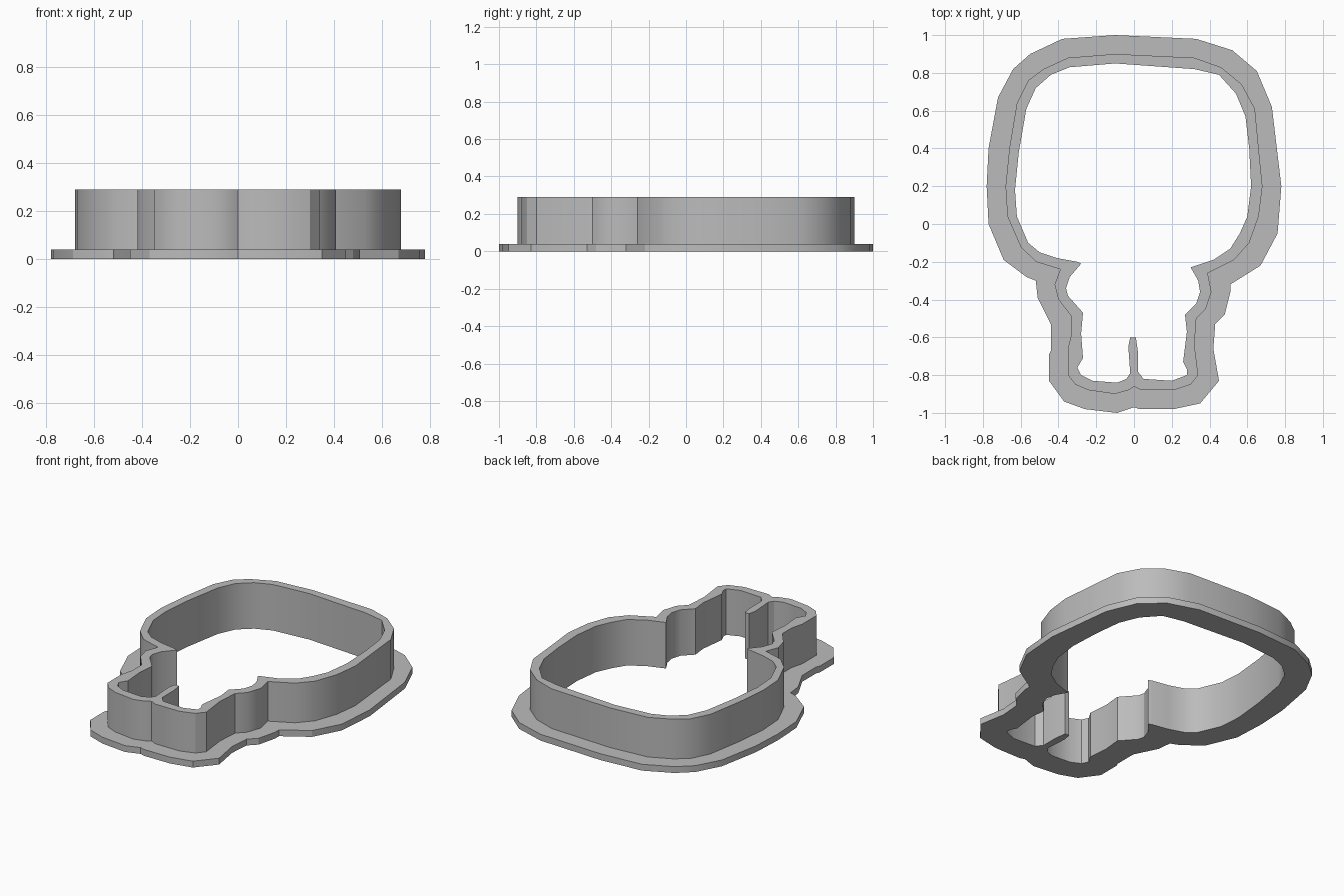
import bpy
import bmesh
from math import radians

default_cube = bpy.data.objects.get("Cube")
if default_cube:
    bpy.data.objects.remove(default_cube, do_unlink=True)

# Heights of the hand flange and of the cutting rim
FLANGE_HEIGHT = 0.04
RIM_HEIGHT = 0.29

# Outline of the flange, counter-clockwise from the top of the head
flange_outline = [
    (-.1, 1), (-.38, .98), (-.55, .9), (-.64, .82), (-.72, .67), (-.77, .4),
    (-.78, .2), (-.77, .0), (-.69, -.19), (-.57, -.28), (-.52, -.3),
    (-.51, -.39), (-.44, -.53), (-.44, -.67), (-.45, -.69), (-.45, -.83),
    (-.37, -.94), (-.26, -.98), (-.09, -1), (.0, -.97), (.03, -.98),
    (.21, -.98), (.35, -.95), (.45, -.83), (.42, -.66), (.43, -.53),
    (.48, -.48), (.51, -.36), (.51, -.32), (.67, -.22), (.76, -.05),
    (.78, .2), (.73, .62), (.65, .81), (.52, .92), (.33, .98),
]

# Outer face of the cutting wall
wall_outline = [
    (-.1, .9), (-.35, .88), (-.48, .82), (-.56, .76), (-.62, .64), (-.66, .4),
    (-.68, .2), (-.67, .04), (-.6, -.12), (-.52, -.2), (-.39, -.24),
    (-.42, -.32), (-.4, -.4), (-.33, -.49), (-.33, -.58), (-.35, -.66),
    (-.35, -.8), (-.31, -.85), (-.24, -.88), (-.1, -.9), (-.03, -.88),
    (.0, -.86), (.04, -.88), (.21, -.88), (.3, -.85), (.34, -.8),
    (.32, -.64), (.33, -.5), (.38, -.45), (.41, -.36), (.39, -.26),
    (.53, -.19), (.61, -.1), (.66, .04), (.68, .2), (.66, .4), (.64, .61),
    (.57, .74), (.46, .83), (.32, .88),
]

# Inner face, with neck spurs and the short divider at the bottom
inner_outline = [
    (-.1, .85), (-.34, .83), (-.44, .79), (-.52, .72), (-.57, .61), (-.61, .38),
    (-.63, .18), (-.62, .04), (-.56, -.1), (-.5, -.15), (-.41, -.18),
    (-.3, -.2), (-.28, -.21), (-.34, -.28), (-.36, -.34), (-.35, -.38),
    (-.27, -.47), (-.28, -.58), (-.27, -.71), (-.3, -.76), (-.28, -.8),
    (-.22, -.83), (-.09, -.84), (-.04, -.82), (-.02, -.79), (-.03, -.65),
    (-.02, -.6), (.01, -.6), (.02, -.67), (.02, -.78), (.05, -.82),
    (.2, -.83), (.28, -.8), (.28, -.77), (.26, -.73), (.28, -.57),
    (.27, -.48), (.33, -.42), (.35, -.36), (.34, -.3), (.3, -.23),
    (.42, -.19), (.51, -.13), (.56, -.05), (.6, .04), (.62, .2),
    (.61, .4), (.59, .57), (.54, .69), (.45, .79), (.32, .82),
]


def add_loop(bm, outline, height):
    """Closed ring of vertices and edges at one height."""
    verts = [bm.verts.new((x, y, height)) for x, y in outline]
    edges = [bm.edges.new((a, b)) for a, b in zip(verts, verts[1:] + verts[:1])]
    return verts, edges


def add_side(bm, lower, upper):
    """Upright band of quads between two matching rings."""
    low, high = lower[0], upper[0]
    for i in range(len(low)):
        j = (i + 1) % len(low)
        bm.faces.new((low[i], low[j], high[j], high[i]))


def add_cap(bm, outer, inner):
    """Flat face with a hole between two rings at the same height."""
    bmesh.ops.triangle_fill(bm, use_beauty=True, normal=(0, 0, 1),
                            edges=outer[1] + inner[1])


# One closed shell: flange, wall and open centre
bm = bmesh.new()
flange_bottom = add_loop(bm, flange_outline, 0)
flange_top = add_loop(bm, flange_outline, FLANGE_HEIGHT)
wall_base = add_loop(bm, wall_outline, FLANGE_HEIGHT)
wall_rim = add_loop(bm, wall_outline, RIM_HEIGHT)
inner_rim = add_loop(bm, inner_outline, RIM_HEIGHT)
inner_bottom = add_loop(bm, inner_outline, 0)

add_side(bm, flange_bottom, flange_top)
add_side(bm, wall_base, wall_rim)
add_side(bm, inner_bottom, inner_rim)
add_cap(bm, flange_top, wall_base)
add_cap(bm, wall_rim, inner_rim)
add_cap(bm, flange_bottom, inner_bottom)
bmesh.ops.recalc_face_normals(bm, faces=bm.faces[:])

mesh = bpy.data.meshes.new("cookie_cutter")
bm.to_mesh(mesh)
bm.free()
cutter = bpy.data.objects.new("cookie_cutter", mesh)
bpy.context.collection.objects.link(cutter)

# Plain grey plastic
grey = bpy.data.materials.new("grey_plastic")
grey.use_nodes = True
colour = (0.5, 0.5, 0.5, 1)
grey.diffuse_color = colour
grey.node_tree.nodes["Principled BSDF"].inputs["Base Color"].default_value = colour
mesh.materials.append(grey)

# Smooth the curved walls, keep corners crisp
bpy.ops.object.select_all(action="DESELECT")
cutter.select_set(True)
bpy.context.view_layer.objects.active = cutter
bpy.ops.object.shade_smooth_by_angle(angle=radians(30))
